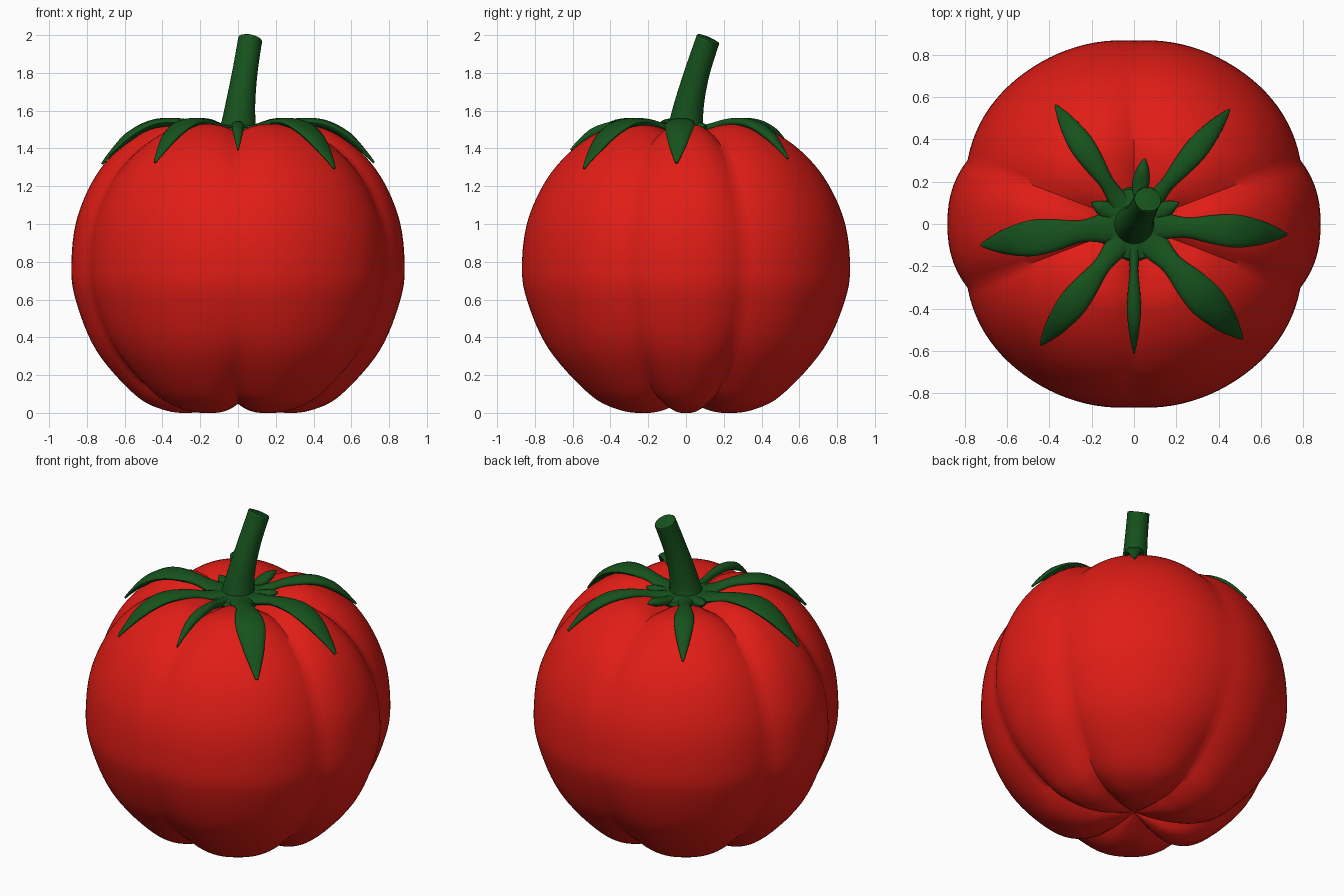
import bpy, math
from mathutils import Vector

if "Cube" in bpy.data.objects:
    bpy.data.objects.remove(bpy.data.objects["Cube"])


def spline(pts, steps):
    """Smooth curve through a few points (any dimension)."""
    p = [Vector(q) for q in pts]
    p = [2 * p[0] - p[1]] + p + [2 * p[-1] - p[-2]]
    out = []
    for i in range(1, len(p) - 2):
        a, b, c, d = p[i - 1:i + 3]
        for s in range(steps):
            t = s / steps
            out.append(0.5 * (2 * b + (c - a) * t + (2 * a - 5 * b + 4 * c - d) * t * t
                              + (3 * b - a - 3 * c + d) * t ** 3))
    return out + [p[-2]]


def lookup(table, x):
    """Piecewise value from (x, value) pairs."""
    for (a, va), (b, vb) in zip(table, table[1:]):
        if x <= b:
            return va + (vb - va) * (x - a) / (b - a)
    return table[-1][1]


def loft(verts, faces, rings):
    """Skin a list of closed rings and cap both ends."""
    base, n = len(verts), len(rings[0])
    for r in rings:
        verts.extend(r)
    for i in range(len(rings) - 1):
        for j in range(n):
            k = (j + 1) % n
            a, b = base + i * n, base + (i + 1) * n
            faces.append((a + j, a + k, b + k, b + j))
    faces.append(tuple(base + j for j in reversed(range(n))))
    faces.append(tuple(base + (len(rings) - 1) * n + j for j in range(n)))


def make(name, verts, faces, mat, angle=50):
    me = bpy.data.meshes.new(name)
    me.from_pydata([tuple(v) for v in verts], [], faces)
    me.validate()
    ob = bpy.data.objects.new(name, me)
    bpy.context.collection.objects.link(ob)
    me.materials.append(mat)
    bpy.ops.object.select_all(action='DESELECT')
    ob.select_set(True)
    bpy.context.view_layer.objects.active = ob
    bpy.ops.object.shade_smooth_by_angle(angle=math.radians(angle))
    return ob


def material(name, color):
    m = bpy.data.materials.new(name)
    m.diffuse_color = color
    m.use_nodes = True
    m.node_tree.nodes["Principled BSDF"].inputs["Base Color"].default_value = m.diffuse_color
    return m


red = material("red_skin", (0.75, 0.012, 0.008, 1))
green = material("leaf_green", (0.008, 0.085, 0.012, 1))

# Fruit: six uneven lobes, narrow ones at the sides
GROOVES = [-21, 21, 90, 159, 201, 270, 339]


def groove(deg):
    """Groove strength 0..1 and its depth at the equator."""
    for a, b in zip(GROOVES, GROOVES[1:]):
        if a <= deg <= b:
            t = (deg - a) / (b - a)
            near = a if t < 0.5 else b
            return (1 - math.sin(math.pi * t)) ** 1.5, 0.018 if near in (90, 270) else 0.045


profile = spline([(0.006, 0.07), (0.1, 0.035), (0.25, 0.0), (0.4, 0.018), (0.55, 0.1),
                  (0.75, 0.33), (0.86, 0.6), (0.882, 0.79), (0.852, 1.03), (0.75, 1.26),
                  (0.6, 1.425), (0.42, 1.52), (0.27, 1.525), (0.13, 1.49), (0.006, 1.47)], 6)
rings = []
for r, z in profile:
    ring = []
    for i in range(120):
        deg = i * 3
        g, depth = groove(deg if deg <= 339 else deg - 360)
        polar = min(1, abs(z - 0.8) / 0.7) ** 2
        d = g * (depth * (1 - polar) + 0.065 * polar) * min(1, r / 0.25)
        a = math.radians(deg)
        ring.append((r * (1 - d) * math.cos(a), r * (1 - d) * math.sin(a),
                     0.8 + (z - 0.8) * (1 - d)))
    rings.append(ring)
V, F = [], []
loft(V, F, rings)
make("fruit", V, F, red)

# Calyx: a central disc and leaves draped over the fruit
V, F = [], []
disc = [(0.16, 1.46), (0.175, 1.49), (0.165, 1.51), (0.09, 1.525)]
loft(V, F, [[(r * math.cos(i * math.pi / 16), r * math.sin(i * math.pi / 16), z)
             for i in range(32)] for r, z in disc])

drape = [(p.x, p.y) for p in spline([(0, 1.495), (0.15, 1.505), (0.3, 1.535), (0.45, 1.53),
                                     (0.58, 1.465), (0.7, 1.35), (0.76, 1.27)], 6)]
shape = [(p.x, p.y) for p in spline([(0, 0.6), (0.16, 0.85), (0.34, 0.6), (0.52, 0.88),
                                     (0.68, 1.0), (0.84, 0.72), (0.95, 0.33), (1, 0.1)], 4)]
# tip x, tip y, half width, extra droop at the tip
LEAVES = [(0.72, -0.05, 0.078, 0), (-0.72, -0.10, 0.085, 0), (0.45, 0.54, 0.055, 0),
          (-0.37, 0.56, 0.058, 0), (0.51, -0.54, 0.085, 0), (-0.44, -0.57, 0.068, 0),
          (0.0, -0.61, 0.033, 0.05), (0.05, 0.31, 0.04, 0.0),
          (0.21, 0.10, 0.04, 0), (-0.2, 0.10, 0.04, 0)]
for tx, ty, half, droop in LEAVES:
    length = math.hypot(tx, ty)
    out = Vector((tx / length, ty / length, 0))
    side = Vector((-out.y, out.x, 0))
    rings = []
    for i in range(33):
        t = i / 32
        r = t * length
        slope = (lookup(drape, r + 0.02) - lookup(drape, max(r - 0.02, 0))) / 0.04
        up = (Vector((0, 0, 1)) - out * slope).normalized()
        c = out * r + Vector((0, 0, lookup(drape, r) - droop * t ** 2))
        w = half * lookup(shape, t)
        h = 0.024 * min(1, 0.25 + 4 * (1 - t))
        rings.append([c + side * w * math.cos(k * math.pi / 8) + up * h * math.sin(k * math.pi / 8)
                      for k in range(16)])
    loft(V, F, rings)
make("calyx", V, F, green)

# Stem: leaning tube flared at its base, with a flat cut top
path = spline([(0, 0, 1.48, 0.105), (0.004, 0.002, 1.54, 0.09), (0.015, 0.02, 1.65, 0.077),
               (0.036, 0.058, 1.8, 0.067), (0.06, 0.107, 1.95, 0.064),
               (0.065, 0.116, 1.975, 0.064), (0.066, 0.118, 1.98, 0.058)], 4)
rings = []
for i, p in enumerate(path):
    a, b = path[max(i - 1, 0)], path[min(i + 1, len(path) - 1)]
    t = (b - a).xyz.normalized()
    u = Vector((0, 1, 0)).cross(t).normalized()
    v = t.cross(u)
    rings.append([p.xyz + p.w * (u * math.cos(k * math.pi / 16) + v * math.sin(k * math.pi / 16))
                  for k in range(32)])
V, F = [], []
loft(V, F, rings)
make("stem", V, F, green, 40)
